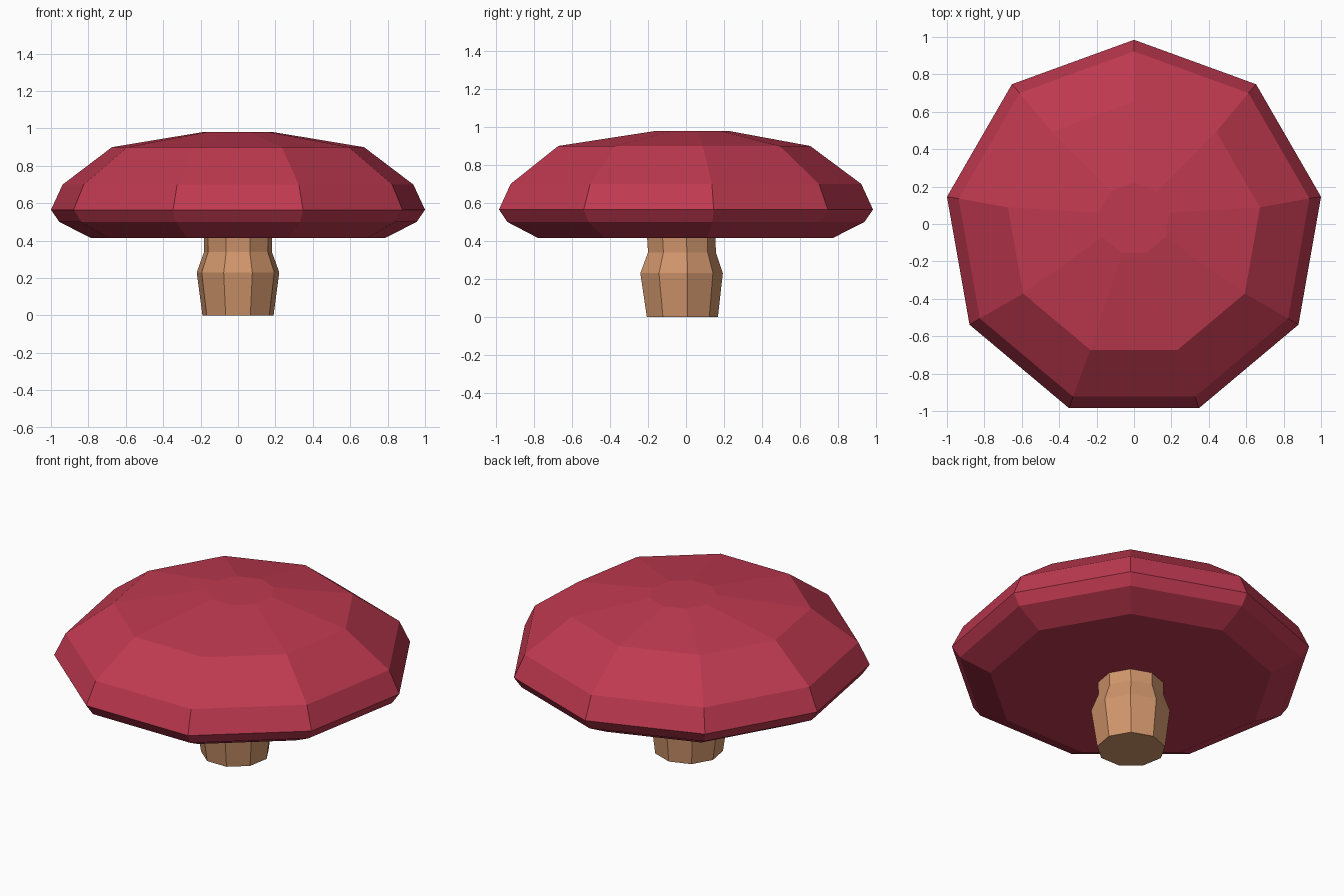
import bpy, bmesh
from math import sin, cos, tau

if "Cube" in bpy.data.objects:
    bpy.data.objects.remove(bpy.data.objects["Cube"])

SIDES = 9


def material(name, rgb):
    m = bpy.data.materials.new(name)
    m.diffuse_color = (*rgb, 1)
    m.use_nodes = True
    m.node_tree.nodes["Principled BSDF"].inputs["Base Color"].default_value = m.diffuse_color
    return m


def lathe(name, rings, mat):
    """Stack nine-sided rings (radius, z, y centre), a corner facing +y, and cap both ends."""
    bm = bmesh.new()
    loops = []
    for r, z, cy in rings:
        angles = [tau / 4 + tau * i / SIDES for i in range(SIDES)]
        loops.append([bm.verts.new((r * cos(a), cy + r * sin(a), z)) for a in angles])
    for low, high in zip(loops, loops[1:]):
        for i in range(SIDES):
            j = (i + 1) % SIDES
            bm.faces.new((low[i], low[j], high[j], high[i]))
    bm.faces.new(loops[0][::-1])
    bm.faces.new(loops[-1])
    bmesh.ops.recalc_face_normals(bm, faces=bm.faces)
    mesh = bpy.data.meshes.new(name)
    bm.to_mesh(mesh)
    bm.free()
    mesh.materials.append(mat)
    obj = bpy.data.objects.new(name, mesh)
    bpy.context.collection.objects.link(obj)
    return obj


red = material("cap_red", (0.52, 0.041, 0.08))
tan = material("stem_tan", (0.63, 0.30, 0.147))

# Stem: bulges in the middle, narrows under the cap
lathe("mushroom_stem", [
    (0.193, 0.00, -0.025),
    (0.224, 0.23, -0.03),
    (0.184, 0.34, -0.027),
    (0.186, 0.415, -0.03),
], tan)

# Cap: flat underside, sharp rim, domed top with its crown slightly back
lathe("mushroom_cap", [
    (0.80, 0.415, -0.027),
    (0.97, 0.50, -0.03),
    (1.0154, 0.565, -0.0306),
    (0.952, 0.70, -0.029),
    (0.684, 0.90, -0.03),
    (0.193, 0.98, 0.027),
], red)
